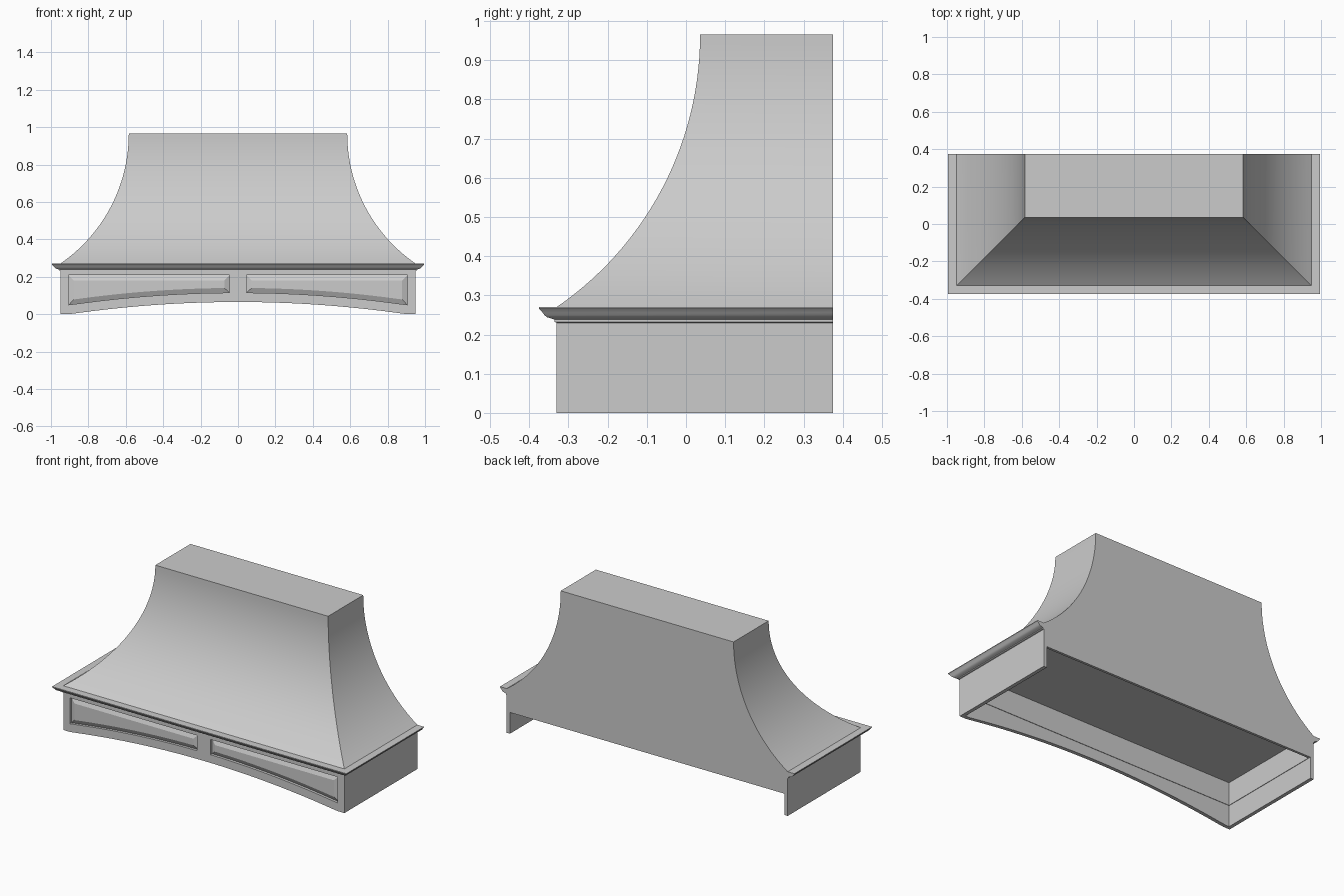
import bpy, bmesh, math

cube = bpy.data.objects.get("Cube")
if cube:
    bpy.data.objects.remove(cube, do_unlink=True)

GREY = (0.6, 0.6, 0.6, 1.0)
paint = bpy.data.materials.new("light_grey_paint")
paint.use_nodes = True
paint.diffuse_color = GREY
paint.node_tree.nodes["Principled BSDF"].inputs["Base Color"].default_value = GREY

# Main dimensions
HALF, FRONT, BACK = 0.95, -0.33, 0.375
LEDGE, TOP, LINER = 0.27, 0.965, 0.13
WALL = 0.022
IN_X, IN_Y = HALF - WALL, FRONT + WALL


def finish(name, bm):
    """Weld, orient, smooth below a small angle, and link the part."""
    bmesh.ops.remove_doubles(bm, verts=bm.verts, dist=0.0001)
    bmesh.ops.recalc_face_normals(bm, faces=bm.faces)
    for f in bm.faces:
        f.smooth = True
    for e in bm.edges:
        e.smooth = len(e.link_faces) == 2 and e.calc_face_angle() < 0.35
    mesh = bpy.data.meshes.new(name)
    bm.to_mesh(mesh)
    bm.free()
    mesh.materials.append(paint)
    obj = bpy.data.objects.new(name, mesh)
    bpy.context.collection.objects.link(obj)
    return obj


def face(bm, *points):
    bm.faces.new([bm.verts.new(p) for p in points])


def loft(bm, rings, closed=True):
    """Join successive rings of points with quads."""
    for a, b in zip(rings, rings[1:]):
        n = len(a)
        for i in range(n if closed else n - 1):
            j = (i + 1) % n
            face(bm, a[i], a[j], b[j], b[i])


def box(name, x0, x1, y0, y1, z0, z1):
    bm = bmesh.new()
    rings = [[(x0, y0, z), (x1, y0, z), (x1, y1, z), (x0, y1, z)] for z in (z0, z1)]
    loft(bm, rings)
    for r in rings:
        face(bm, *r)
    return finish(name, bm)


# Canopy: concave circular sweep on the front and both sides, flat back
def canopy():
    run, rise = 0.366, TOP - LEDGE
    radius = (run * run + rise * rise) / (2 * run)
    sweep = math.asin(rise / radius)
    rings = []
    for i in range(29):
        a = sweep * (1 - i / 28)
        inset = run - radius * (1 - math.cos(a))
        z = TOP - radius * math.sin(a)
        x, y = HALF - inset, FRONT + inset
        rings.append([(-x, BACK, z), (-x, y, z), (x, y, z), (x, BACK, z)])
    bm = bmesh.new()
    loft(bm, rings)
    face(bm, *rings[0])
    face(bm, *rings[-1])
    return finish("canopy", bm)


# Crown moulding: profile of (projection, height) mitred round three sides
def moulding():
    profile = [(-0.01, 0.23), (0.0, 0.23), (0.005, 0.232), (0.005, 0.238),
               (0.014, 0.241), (0.024, 0.244), (0.031, 0.249), (0.036, 0.256),
               (0.041, 0.262), (0.049, 0.266), (0.049, LEDGE), (-0.01, LEDGE)]
    profile = [(min(d, BACK + FRONT), z) for d, z in profile]
    paths = [[(sx * (HALF + d), y if y == BACK else FRONT - d, z) for d, z in profile]
             for sx, y in ((-1, BACK), (-1, FRONT), (1, FRONT), (1, BACK))]
    bm = bmesh.new()
    loft(bm, paths)
    face(bm, *paths[0])
    face(bm, *paths[-1])
    return finish("crown_moulding", bm)


# Skirt: arched front with two recessed raised panels, plus plain sides
PANEL_IN, PANEL_OUT, PANEL_TOP, STEPS = 0.045, 0.905, 0.208, 16


def arch(x):
    return 0.065 * max(0.0, 1 - (x / 0.9) ** 2)


def panel_rows(side, inset, y):
    """Bottom and top rows of one panel outline."""
    x0, x1 = PANEL_IN + inset, PANEL_OUT - inset
    xs = [x0 + (x1 - x0) * i / STEPS for i in range(STEPS + 1)]
    low = [(side * x, y, arch(x) + 0.05 + inset * 0.9) for x in xs]
    high = [(side * x, y, PANEL_TOP - inset) for x in xs]
    return low, high


def skirt():
    bm = bmesh.new()
    half = [PANEL_IN + (PANEL_OUT - PANEL_IN) * i / STEPS for i in range(STEPS + 1)]
    xs = [-HALF] + [-x for x in reversed(half)] + [0.0] + half + [HALF]

    for a, b in zip(xs, xs[1:]):
        columns = []
        for x in (a, b):
            columns.append([(x, FRONT, z) for z in
                            (arch(x), arch(x) + 0.05, PANEL_TOP, LEDGE)])
        is_panel = PANEL_IN < abs((a + b) / 2) < PANEL_OUT
        for k in range(3):
            if not (k == 1 and is_panel):
                face(bm, columns[0][k], columns[1][k], columns[1][k + 1], columns[0][k + 1])
        # Inner face, arched underside and top edge
        ia, ib = (max(-IN_X, min(IN_X, x)) for x in (a, b))
        face(bm, (ia, IN_Y, arch(a)), (ib, IN_Y, arch(b)), (ib, IN_Y, LEDGE), (ia, IN_Y, LEDGE))
        for za, zb in ((arch(a), arch(b)), (LEDGE, LEDGE)):
            face(bm, (a, FRONT, za), (b, FRONT, zb), (ib, IN_Y, zb), (ia, IN_Y, za))

    for side in (-1, 1):
        # Recess wall, sloping border and raised field
        rings = []
        for inset, depth in ((0, 0), (0, 0.016), (0.028, 0.003)):
            low, high = panel_rows(side, inset, FRONT + depth)
            rings.append(low + high[::-1])
        loft(bm, rings)
        loft(bm, [low, high], closed=False)
        # Side wall as a swept rectangle
        ends = []
        for xo, yo in ((HALF, FRONT), (HALF, BACK), (IN_X, BACK), (IN_X, IN_Y)):
            ends.append([(side * xo, yo, 0), (side * xo, yo, LEDGE)])
        loft(bm, ends, closed=False)
        for k in (0, 1):
            face(bm, *[e[k] for e in ends])
    return finish("skirt", bm)


canopy()
moulding()
skirt()

# Back wall and thin inner liner, open at the bottom
LIP = 0.003
box("back_wall", -IN_X, IN_X, BACK - 0.015, BACK, LINER, LEDGE)
box("front_liner", -IN_X, IN_X, IN_Y, IN_Y + LIP, LINER, LEDGE)
for label, side in (("left", 1), ("right", -1)):
    edges = sorted((side * IN_X, side * (IN_X - LIP)))
    box(label + "_liner", edges[0], edges[1], IN_Y, BACK - 0.015, LINER, LEDGE)
